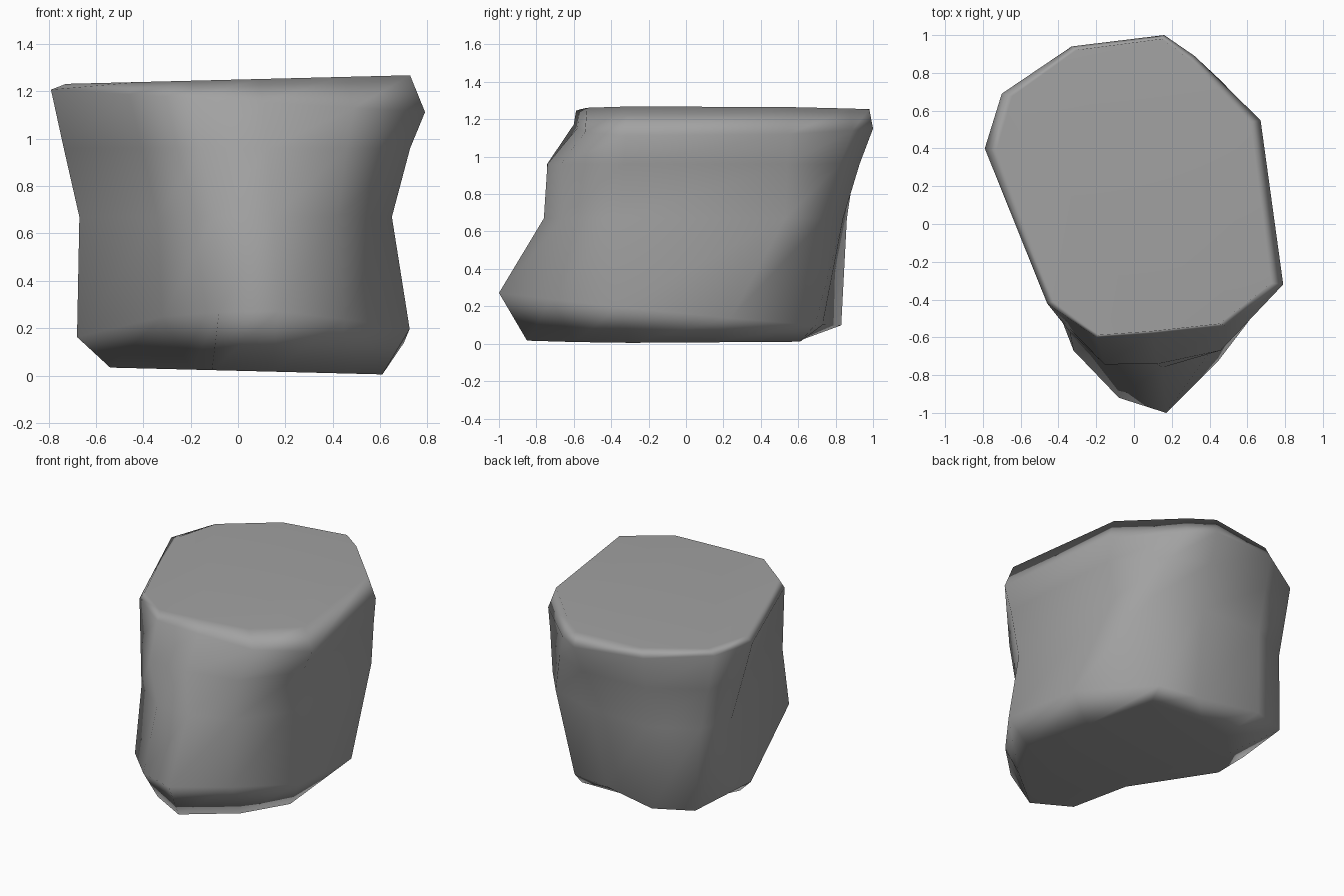
import bpy
import bmesh
from mathutils import Vector

cube = bpy.data.objects.get("Cube")
if cube:
    bpy.data.objects.remove(cube)

# Stone colour
stone = bpy.data.materials.new("grey stone")
stone.use_nodes = True
colour = (0.36, 0.36, 0.36, 1)
stone.diffuse_color = colour
stone.node_tree.nodes["Principled BSDF"].inputs["Base Color"].default_value = colour
stone.node_tree.nodes["Principled BSDF"].inputs["Roughness"].default_value = 0.8

# Plan outlines, counter-clockwise from the front left corner of the stone
rim = [(.79, -.32), (.67, .55), (.32, .89), (.16, 1), (-.33, .94), (-.7, .69),
       (-.79, .4), (-.46, -.42), (-.2, -.6), (.1, -.58), (.49, -.54)]
waist = [(.65, -.35), (.65, .53), (.48, .74), (.14, .84), (-.3, .86), (-.6, .7),
         (-.67, .46), (-.34, -.57), (-.1, -.74), (.15, -.76), (.42, -.65)]
foot = [(.725, -.36), (.7, .24), (.37, .69), (.1, .73), (-.32, .83), (-.58, .73),
        (-.68, .26), (-.32, -.67), (-.08, -.92), (.17, -1), (.45, -.72)]
underside = [(.61, -.3), (.5, .14), (.37, .61), (-.05, .62), (-.27, .57), (-.43, .4),
             (-.54, .18), (-.2, -.32), (-.11, -.72), (.14, -.85), (.44, -.6)]


def ring(bm, outline, z, slope_x=0, slope_y=0):
    """One tilted cross-section of the stone."""
    return [bm.verts.new((x, y, z + slope_x * x + slope_y * y)) for x, y in outline]


# Brow: between waist and rim, with the front pushed out
brow = [Vector(a).lerp(Vector(b), .55) for a, b in zip(waist, rim)]
brow = [(x, y - .08 if y < -.5 else y) for x, y in brow]

# Top: the rim drawn in
top = [(x * .92, y * .98) for x, y in rim]

# Boulder body, lofted from underside to flat top
bm = bmesh.new()
rings = [
    ring(bm, underside, .02, slope_x=-.025),
    ring(bm, foot, .175, slope_x=-.02, slope_y=-.1),
    ring(bm, waist, .67),
    ring(bm, brow, .96),
    ring(bm, rim, 1.16, slope_x=-.06),
    ring(bm, top, 1.25, slope_x=.025),
]
for low, high in zip(rings, rings[1:]):
    for i in range(len(low)):
        j = (i + 1) % len(low)
        bm.faces.new((low[i], low[j], high[j], high[i]))
bm.faces.new(rings[-1])
bm.faces.new(rings[0][::-1])
for face in bm.faces:
    face.smooth = True
bmesh.ops.recalc_face_normals(bm, faces=bm.faces)

mesh = bpy.data.meshes.new("boulder")
bm.to_mesh(mesh)
bm.free()
mesh.materials.append(stone)
boulder = bpy.data.objects.new("boulder", mesh)
bpy.context.collection.objects.link(boulder)

# Keep the top and underside looking flat under the smooth shading
boulder.modifiers.new("flat caps", 'WEIGHTED_NORMAL')
